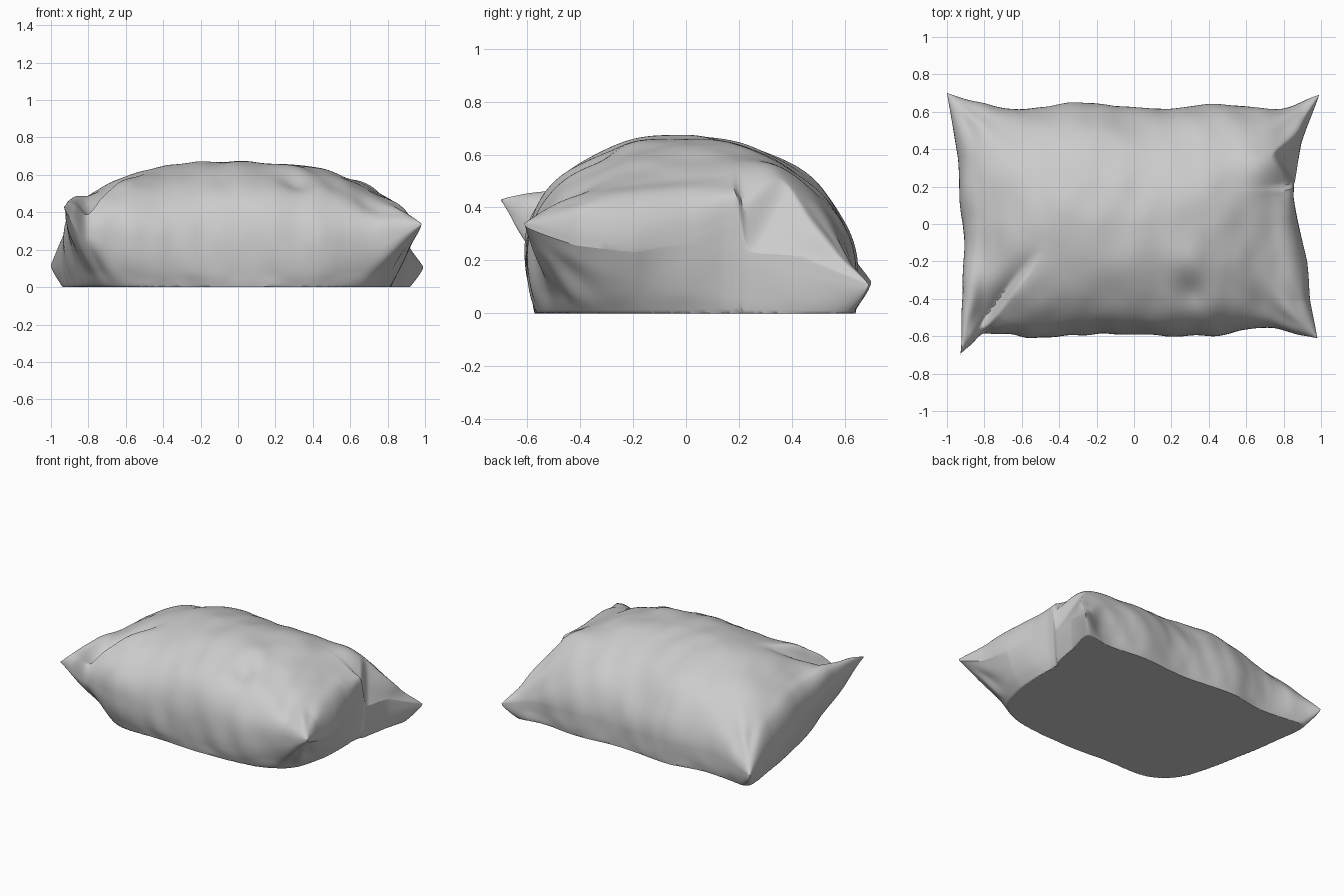
import bpy, bmesh, math
from mathutils import Vector, noise

if "Cube" in bpy.data.objects:
    bpy.data.objects.remove(bpy.data.objects["Cube"])

NX, NY = 180, 130
HEIGHT, DEPTH = 0.475, 0.65

# Long side rails: (w along the bag, y, z); end seams: (v across, x, z)
FRONT = [(-1, -.70, .43), (-.95, -.66, .37), (-.86, -.59, .28), (-.6, -.605, .22), (-.3, -.585, .20),
         (.1, -.598, .20), (.5, -.585, .20), (.75, -.555, .22), (.9, -.59, .29), (1, -.61, .34)]
BACK = [(-1, .70, .12), (-.8, .64, .14), (-.55, .615, .16), (-.3, .65, .16), (.1, .615, .15),
        (.45, .64, .16), (.75, .62, .14), (1, .69, .11)]
LEFT = [(0, -.93, .43), (.25, -.91, .37), (.5, -.915, .28), (.75, -.94, .19), (1, -1.0, .12)]
RIGHT = [(0, .98, .34), (.15, .945, .28), (.32, .925, .26), (.48, .88, .30), (.58, .86, .365),
         (.625, .86, .37), (.645, .865, .25), (.8, .90, .19), (1, .99, .11)]


def sample(pts, t, smooth=True):
    """Curve through points, keyed on the first value."""
    i = 0
    while i < len(pts) - 2 and t > pts[i + 1][0]:
        i += 1
    a, b = pts[i], pts[i + 1]
    h = b[0] - a[0]
    f = min(1, max(0, (t - a[0]) / h))
    out = []
    for k in (1, 2):
        if not smooth:
            out.append(a[k] + (b[k] - a[k]) * f)
            continue
        p, q = pts[max(i - 1, 0)], pts[min(i + 2, len(pts) - 1)]
        m0 = (b[k] - p[k]) / (b[0] - p[0]) * h
        m1 = (q[k] - a[k]) / (q[0] - a[0]) * h
        out.append((2*f**3 - 3*f*f + 1) * a[k] + (f**3 - 2*f*f + f) * m0
                   + (3*f*f - 2*f**3) * b[k] + (f**3 - f*f) * m1)
    return out


def lerp(a, b, t):
    return a + (b - a) * t


def step(a, b, x):
    t = min(1, max(0, (x - a) / (b - a)))
    return t * t * (3 - 2 * t)


def bump(x, y, cx, cy, r):
    return math.exp(-((x - cx)**2 + (y - cy)**2) / (r * r))


def middle(w, v):
    """Sheet spanning the rails and end seams."""
    yf, zf = sample(FRONT, w)
    yb, zb = sample(BACK, w)
    x = lerp(.025 + .955 * w, -.005 + .995 * w, v)
    z = lerp(zf, zb, v)
    seam = RIGHT if w > 0 else LEFT
    sx, sz = sample(seam, v, False)
    x += (sx - lerp(seam[0][1], seam[-1][1], v)) * abs(w)**5
    z += (sz - lerp(seam[0][2], seam[-1][2], v)) * abs(w)**9
    return x, lerp(yf, yb, v), z


def folds(x, y, z, fill):
    """Large creases on the upper skin."""
    k = min(1, fill * 2.5)
    z += k * (.09 * bump(x, y, .70, .36, .15) - .035 * bump(x, y, .31, -.36, .09)
              + .02 * bump(x, y, .30, -.2, .10))
    # tucked flap at the back right corner
    side = (.18 * (x - .73) + .13 * (y - .40)) / .222
    plane = .54 - 1.946 * (x - .73) + .262 * (y - .40)
    if z > plane:
        z = lerp(z, plane, step(-.02, .025, side))
    # creased ear at the front left corner
    dx, dy = .6, .8
    along = (x + .80) * dx + (y + .58) * dy
    dist = -(x + .80) * dy + (y + .58) * dx
    m = step(-.1, .08, along) * (1 - step(.2, .55, along)) * k
    if dist > 0:
        z += m * (.035 - .115 * step(0, .05, dist)) * math.exp(-(dist / .10)**2)
    else:
        z += .035 * m * math.exp(-(dist / .08)**2)
    return z


# Bag skin: upper and lower sheets sharing the long sides
bm = bmesh.new()
top, bot = [], []
for i in range(NX + 1):
    w = -math.cos(math.pi * i / NX)
    tr, br = [], []
    full = max(0, 1 - abs(w)**2.2)
    for j in range(NY + 1):
        phi = math.pi * j / NY
        v = (1 - math.cos(phi)) / 2
        arc = max(0, math.sin(phi)) if 0 < j < NY else 0
        x, y, z = middle(w, v)
        # rounder shoulder at the front, more slope at the back
        up = full**(.46 if w < 0 else .52) * arc**lerp(.8, 1.05, step(.3, .7, v))
        tr.append(bm.verts.new((x, y, folds(x, y, z + (HEIGHT + .04 * v) * up, up))))
        if j in (0, NY):
            br.append(tr[-1])
        else:
            # underside: tucked in below the high seams, nearly flat below the low ones
            tuck = .75 if w < 0 else 1.0
            down = full**lerp(tuck, .52, step(.2, .75, v)) * arc**lerp(.95, .75, v)
            lip = .03 * arc**.5 * step(.7, 1, abs(w))
            br.append(bm.verts.new((x, y, max(0, z - lip - DEPTH * down))))
    top.append(tr)
    bot.append(br)

for i in range(NX):
    for j in range(NY):
        bm.faces.new((top[i][j], top[i+1][j], top[i+1][j+1], top[i][j+1]))
        bm.faces.new((bot[i][j], bot[i][j+1], bot[i+1][j+1], bot[i+1][j]))

# Narrow end seams
for i in (0, NX):
    for j in range(NY):
        ring = [top[i][j], top[i][j+1], bot[i][j+1], bot[i][j]]
        bm.faces.new(list(dict.fromkeys(ring)))
bmesh.ops.recalc_face_normals(bm, faces=bm.faces[:])
bm.normal_update()

# Soft dents and wrinkles fanning from the corners
CORNERS = [(-1, .7), (.99, .69), (.98, -.61), (-.93, -.7)]
moves = []
for vert in bm.verts:
    x, y, z = vert.co
    if z < .015:
        continue
    d = .012 * noise.noise(Vector((x * 3, y * 3, z * 3)))
    d += .010 * noise.noise(Vector((x * 8 + 5, y * 5, z * 4)))
    for cx, cy in CORNERS:
        r = math.hypot(x - cx, y - cy)
        d += .010 * math.sin(14 * math.atan2(y - cy, x - cx)) * step(.08, .25, r) * math.exp(-r / .3)
    edge = step(0, .12, 1 - abs(x)) * step(0, .08, z)
    moves.append((vert, vert.normal * d * edge))
for vert, off in moves:
    vert.co += off
    vert.co.z = max(0, vert.co.z)

mesh = bpy.data.meshes.new("filled_bag")
bm.to_mesh(mesh)
bm.free()
bag = bpy.data.objects.new("filled_bag", mesh)
bpy.context.collection.objects.link(bag)
bpy.context.view_layer.objects.active = bag
bag.select_set(True)
bpy.ops.object.shade_smooth_by_angle(angle=math.radians(45))
